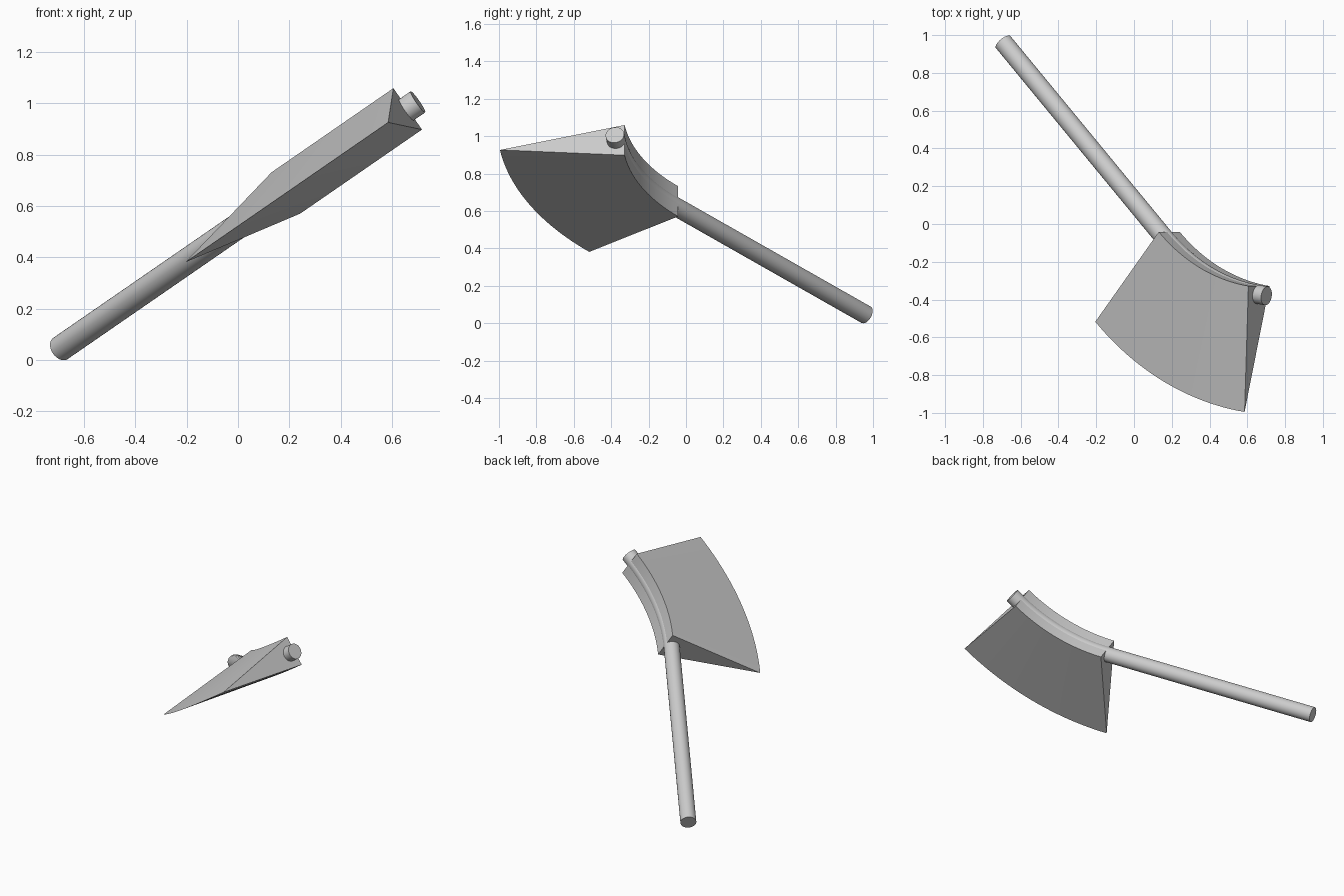
import bpy, bmesh
from math import radians, sin, cos, pi
from mathutils import Vector

if "Cube" in bpy.data.objects:
    bpy.data.objects.remove(bpy.data.objects["Cube"])

# The axe is drawn flat in its own plane, then tilted about y
TILT = radians(-34.6)
LIFT = (-0.244, 0, 0.354)
CENTRE = Vector((1.239, 0.674, 0))       # centre of the bend
A0, A1 = radians(225), radians(262.1)    # bend start and end
BACK, EDGE, SHAFT, HALF = 1.012, 1.685, 1.057, 0.098


def on_arc(r, a, z=0):
    return CENTRE + Vector((r * cos(a), r * sin(a), z))


def place(ob):
    bpy.context.collection.objects.link(ob)
    ob.rotation_euler = (0, TILT, 0)
    ob.location = LIFT
    bpy.context.view_layer.objects.active = ob
    ob.select_set(True)
    return ob


# Blade: a wedge section swept around the bend
bm = bmesh.new()
section = [on_arc(BACK, A0, HALF), on_arc(BACK, A0, -HALF), on_arc(EDGE, A0)]
face = bm.faces.new([bm.verts.new(p) for p in section])
bmesh.ops.spin(bm, geom=[face] + face.edges[:] + face.verts[:], cent=CENTRE,
               axis=(0, 0, 1), angle=A1 - A0, steps=24, use_duplicate=False)
# close the starting end if the sweep consumed it
bmesh.ops.holes_fill(bm, edges=[e for e in bm.edges if e.is_boundary], sides=3)
bmesh.ops.recalc_face_normals(bm, faces=bm.faces)
mesh = bpy.data.meshes.new("blade")
bm.to_mesh(mesh)
bm.free()
blade = place(bpy.data.objects.new("blade", mesh))
bpy.ops.object.shade_smooth_by_angle(angle=radians(30))
blade.select_set(False)

# Handle: straight shaft, bent through the blade, with a short stub at the tip
N = 24
path = [on_arc(SHAFT, A0) + Vector((-1, 1, 0)).normalized() * 1.465]
path += [on_arc(SHAFT, A0 + (A1 - A0) * i / N) for i in range(N + 1)]
path.append(path[-1] + Vector((-sin(A1), cos(A1), 0)) * 0.055)
R, SIDES = 0.05, 32
bm = bmesh.new()
rings = []
for i, p in enumerate(path):
    a = A0 + (A1 - A0) * min(max(i - 1, 0), N) / N
    out = Vector((cos(a), sin(a), 0))
    rings.append([bm.verts.new(p + out * R * cos(t) + Vector((0, 0, R * sin(t))))
                  for t in (2 * pi * k / SIDES for k in range(SIDES))])
for lo, hi in zip(rings, rings[1:]):
    for k in range(SIDES):
        j = (k + 1) % SIDES
        bm.faces.new((lo[k], lo[j], hi[j], hi[k]))
bm.faces.new(rings[0])
bm.faces.new(rings[-1])
bmesh.ops.recalc_face_normals(bm, faces=bm.faces)
mesh = bpy.data.meshes.new("handle")
bm.to_mesh(mesh)
bm.free()
place(bpy.data.objects.new("handle", mesh))
bpy.ops.object.shade_smooth_by_angle(angle=radians(30))
